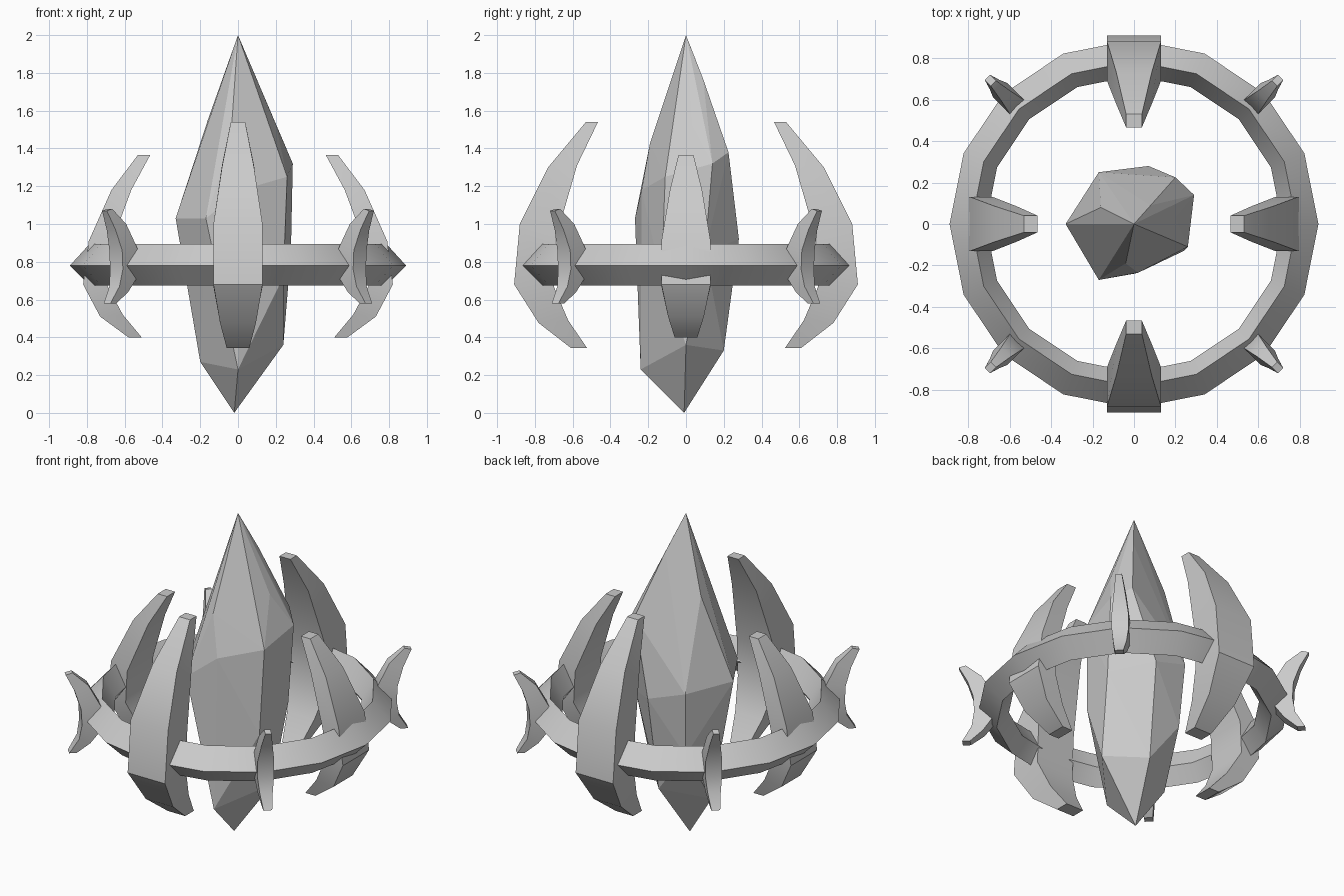
import bpy, bmesh, math
from mathutils import Matrix, Vector

if "Cube" in bpy.data.objects:
    bpy.data.objects.remove(bpy.data.objects["Cube"])


def finish(bm, name, angle=None):
    bmesh.ops.recalc_face_normals(bm, faces=bm.faces)
    me = bpy.data.meshes.new(name)
    bm.to_mesh(me)
    bm.free()
    ob = bpy.data.objects.new(name, me)
    bpy.context.collection.objects.link(ob)
    if angle:
        bpy.ops.object.select_all(action='DESELECT')
        ob.select_set(True)
        bpy.context.view_layer.objects.active = ob
        bpy.ops.object.shade_smooth_by_angle(angle=math.radians(angle))
    return ob


def claw(name, rows, degrees):
    """Curved blade. Rows: (outer radius, outer z, inner radius, inner z, half width)."""
    bm = bmesh.new()
    rings = []
    for ro, zo, ri, zi, w in rows:
        pts = ((ro, -w, zo), (ro, w, zo), (ri, w, zi), (ri, -w, zi))
        rings.append([bm.verts.new(p) for p in pts])
    for a, b in zip(rings, rings[1:]):
        for i in range(4):
            j = (i + 1) % 4
            bm.faces.new((a[i], a[j], b[j], b[i]))
    bm.faces.new(rings[0])
    bm.faces.new(rings[-1])
    bm.transform(Matrix.Rotation(math.radians(degrees), 4, 'Z'))
    return finish(bm, name, 35)


# Central crystal: faceted hull of a few irregular points
crystal = [
    (0, 0, 2), (.08, .09, 1.77), (.08, -.02, 1.75), (-.16, .08, 1.55),
    (.2, .03, 1.53), (-.04, -.19, 1.43), (.2, .225, 1.38), (.29, .14, 1.32),
    (.26, -.11, 1.25), (.02, -.235, 1.18), (-.2, .06, 1.33), (-.33, 0, 1.03),
    (-.17, -.27, 1.03), (-.17, .25, 1.0), (.07, .28, .92), (.28, .1, .85),
    (.24, -.13, .72), (-.29, .02, .85), (-.15, .22, .6),
    (0, -.24, .23), (-.2, .03, .27), (.24, 0, .36), (.05, .2, .33),
    (-.02, -.01, 0),
]
bm = bmesh.new()
verts = [bm.verts.new(p) for p in crystal]
res = bmesh.ops.convex_hull(bm, input=verts)
loose = [v for v in bm.verts if not v.link_faces]
bmesh.ops.delete(bm, geom=loose, context='VERTS')
finish(bm, "crystal")

# Sixteen-sided ring with a pointed outer edge
section = [(.89, .78), (.785, .895), (.715, .77), (.785, .675)]
bm = bmesh.new()
loops = []
for k in range(16):
    a = math.tau * k / 16
    loops.append([bm.verts.new((r * math.cos(a), r * math.sin(a), z)) for r, z in section])
for k in range(16):
    a, b = loops[k], loops[(k + 1) % 16]
    for i in range(4):
        j = (i + 1) % 4
        bm.faces.new((a[i], b[i], b[j], a[j]))
finish(bm, "ring", 30)

# Large claws at front and back
large = [(.53, 1.54, .466, 1.54, .038), (.73, 1.30, .577, 1.31, .085),
         (.88, 1.0, .69, .92, .13), (.91, .68, .70, .67, .13),
         (.78, .476, .624, .49, .095), (.61, .344, .524, .344, .06)]
# Medium claws at left and right
medium = [(.53, 1.365, .465, 1.365, .04), (.67, 1.18, .565, 1.18, .085),
          (.79, .91, .68, .87, .13), (.82, .68, .69, .67, .13),
          (.73, .51, .61, .52, .095), (.58, .4, .51, .4, .06)]
# Small outward-curving barbs on the diagonals
small = [(1.0, 1.07, .96, 1.08, .018), (.95, .97, .87, 1.0, .033),
         (.915, .86, .80, .87, .048), (.91, .76, .80, .72, .048),
         (.925, .67, .86, .64, .038), (.98, .58, .935, .58, .025)]

for side, deg in (("back", 90), ("front", -90)):
    claw(side + "_claw", large, deg)
for side, deg in (("right", 0), ("left", 180)):
    claw(side + "_claw", medium, deg)
for k in range(4):
    claw("barb_%d" % (k + 1), small, 45 + 90 * k)
